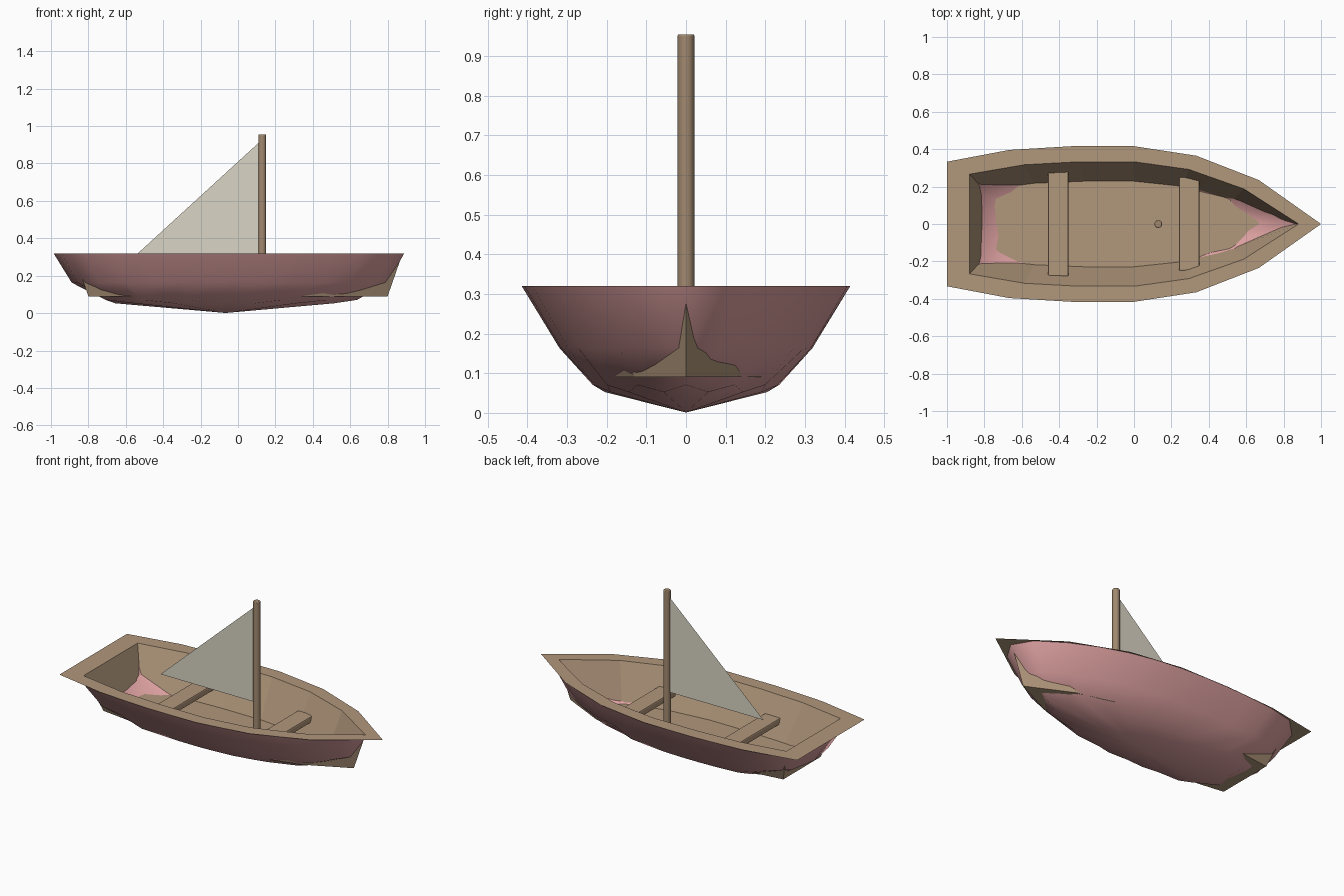
import bpy, bmesh, math

if "Cube" in bpy.data.objects:
    bpy.data.objects.remove(bpy.data.objects["Cube"])

HALF_PLAN = [(-1, .333), (-.667, .396), (-.333, .416), (0, .416),
             (.333, .365), (.667, .235)]
# counter-clockwise plan outline with one point at the bow
PLAN = [(x, -y) for x, y in HALF_PLAN] + [(1, 0)] + list(reversed(HALF_PLAN))
TOP = .32


def material(name, rgb):
    m = bpy.data.materials.new(name)
    m.diffuse_color = (*rgb, 1)
    m.use_nodes = True
    m.node_tree.nodes["Principled BSDF"].inputs["Base Color"].default_value = m.diffuse_color
    return m


HULL = material("hull_paint", (.72, .35, .35))
WOOD = material("light_wood", (.44, .31, .20))
DARK = material("mast_wood", (.36, .25, .16))
CLOTH = material("cloth", (.70, .66, .56))


def add_object(name, bm, mat):
    me = bpy.data.meshes.new(name)
    bm.to_mesh(me)
    bm.free()
    me.materials.append(mat)
    ob = bpy.data.objects.new(name, me)
    bpy.context.collection.objects.link(ob)
    return ob


def ring(bm, sx, sy, z):
    return [bm.verts.new((x * sx, y * sy, z)) for x, y in PLAN]


def bridge(bm, low, high):
    n = len(low)
    for i in range(n):
        j = (i + 1) % n
        bm.faces.new((low[i], low[j], high[j], high[i]))


def bevel(ob, width, segments):
    mod = ob.modifiers.new("bevel", 'BEVEL')
    mod.width = width
    mod.segments = segments
    mod.limit_method = 'ANGLE'
    mod.angle_limit = math.radians(50)


# outer hull: tapered tub rounded by one subdivision
bm = bmesh.new()
low = ring(bm, .85, .55, -.0125)
bridge(bm, low, ring(bm, 1, 1, TOP))
bm.faces.new(low[::-1])
for f in bm.faces:
    f.smooth = True
hull = add_object("hull", bm, HULL)
sub = hull.modifiers.new("round", 'SUBSURF')
sub.levels = sub.render_levels = 1

# inner lining with flat floor
bm = bmesh.new()
low = ring(bm, .80, .55, .09)
bridge(bm, low, ring(bm, .88, .80, TOP))
bm.faces.new(low[::-1])
bmesh.ops.reverse_faces(bm, faces=bm.faces[:])
add_object("inner_lining", bm, WOOD)

# flat gunwale rim
bm = bmesh.new()
bridge(bm, ring(bm, 1, 1, TOP), ring(bm, .88, .80, TOP))
add_object("gunwale_rim", bm, WOOD)

# bench seats
for name, x, half in (("rear_seat", -.405, .28), ("front_seat", .295, .25)):
    bm = bmesh.new()
    bmesh.ops.create_cube(bm, size=1)
    bmesh.ops.scale(bm, vec=(.11, half * 2, .04), verts=bm.verts)
    bmesh.ops.translate(bm, vec=(x, 0, .188), verts=bm.verts)
    bevel(add_object(name, bm, WOOD), .008, 2)

# mast
bm = bmesh.new()
bmesh.ops.create_cone(bm, cap_ends=True, segments=16, radius1=.021,
                      radius2=.021, depth=.865)
bmesh.ops.translate(bm, vec=(.13, 0, .5225), verts=bm.verts)
mast = add_object("mast", bm, DARK)
bevel(mast, .004, 2)
bpy.context.view_layer.objects.active = mast
mast.select_set(True)
bpy.ops.object.shade_smooth_by_angle(angle=math.radians(35))

# triangular sail
bm = bmesh.new()
bm.faces.new([bm.verts.new(p) for p in
              ((-.535, 0, TOP), (.11, 0, TOP), (.11, 0, .91))])
add_object("sail", bm, CLOTH)
